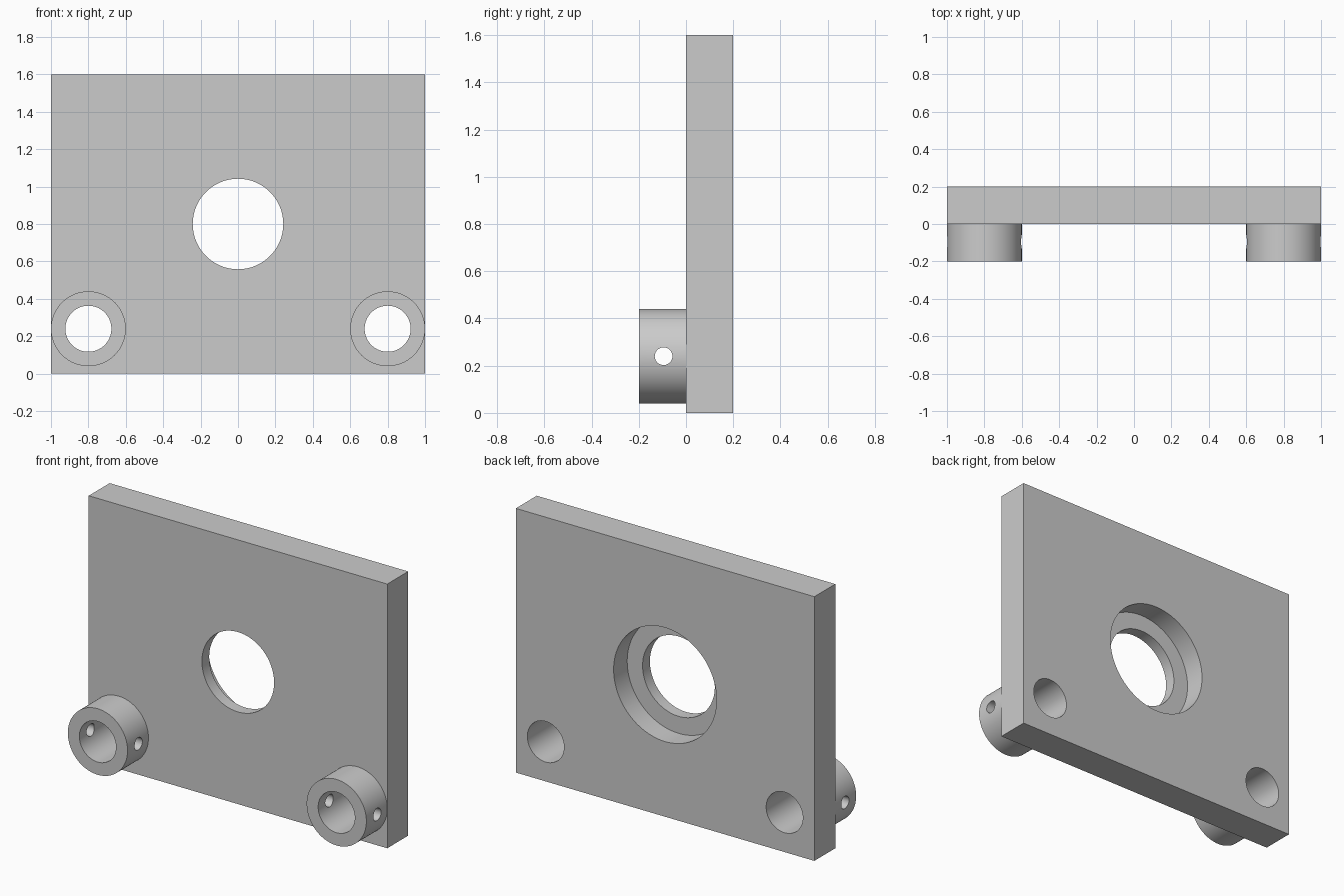
import bpy
from math import pi, radians

cube = bpy.data.objects.get("Cube")
if cube:
    bpy.data.objects.remove(cube, do_unlink=True)

grey = bpy.data.materials.new("light_grey")
grey.use_nodes = True
colour = (0.6, 0.6, 0.6, 1)
grey.diffuse_color = colour
grey.node_tree.nodes["Principled BSDF"].inputs["Base Color"].default_value = colour

HOLE_X, HOLE_Z = 0.8, 0.24
HOLE_R, BOSS_R = 0.123, 0.2


def cylinder_y(name, radius, x, z, y0, y1, sides=96):
    """Cylinder lying along y from y0 to y1."""
    bpy.ops.mesh.primitive_cylinder_add(
        vertices=sides, radius=radius, depth=y1 - y0,
        location=(x, (y0 + y1) / 2, z), rotation=(pi / 2, 0, 0))
    obj = bpy.context.object
    obj.name = name
    return obj


def cut(obj, cutter):
    """Subtract the cutter from the part and discard it."""
    mod = obj.modifiers.new("cut", "BOOLEAN")
    mod.operation = "DIFFERENCE"
    mod.solver = "EXACT"
    mod.object = cutter
    bpy.context.view_layer.objects.active = obj
    bpy.ops.object.modifier_apply(modifier=mod.name)
    bpy.data.objects.remove(cutter, do_unlink=True)


def finish(obj):
    obj.data.materials.clear()
    obj.data.materials.append(grey)
    bpy.ops.object.select_all(action="DESELECT")
    obj.select_set(True)
    bpy.context.view_layer.objects.active = obj
    bpy.ops.object.shade_smooth_by_angle(angle=radians(30))


# Upright mounting plate
bpy.ops.mesh.primitive_cube_add(size=1, location=(0, 0.1, 0.8))
plate = bpy.context.object
plate.name = "mounting_plate"
plate.scale = (2, 0.2, 1.6)
bpy.ops.object.transform_apply(location=True, rotation=True, scale=True)

# Central bore, with a wider recess from the back
cut(plate, cylinder_y("bore_cutter", 0.242, 0, 0.8, -0.1, 0.3))
cut(plate, cylinder_y("recess_cutter", 0.345, 0, 0.8, 0.07, 0.3))

for side, name in ((-1, "right_boss"), (1, "left_boss")):
    x = side * HOLE_X
    # Shaft hole through the plate
    cut(plate, cylinder_y("shaft_cutter", HOLE_R, x, HOLE_Z, -0.1, 0.3))

    # Collar on the front, with a shaft hole and a cross pin hole
    boss = cylinder_y(name, BOSS_R, x, HOLE_Z, -0.2, 0)
    cut(boss, cylinder_y("shaft_cutter", HOLE_R, x, HOLE_Z, -0.3, 0.1))
    bpy.ops.mesh.primitive_cylinder_add(
        vertices=32, radius=0.0375, depth=0.6,
        location=(x, -0.095, HOLE_Z), rotation=(0, pi / 2, 0))
    cut(boss, bpy.context.object)
    finish(boss)

finish(plate)
